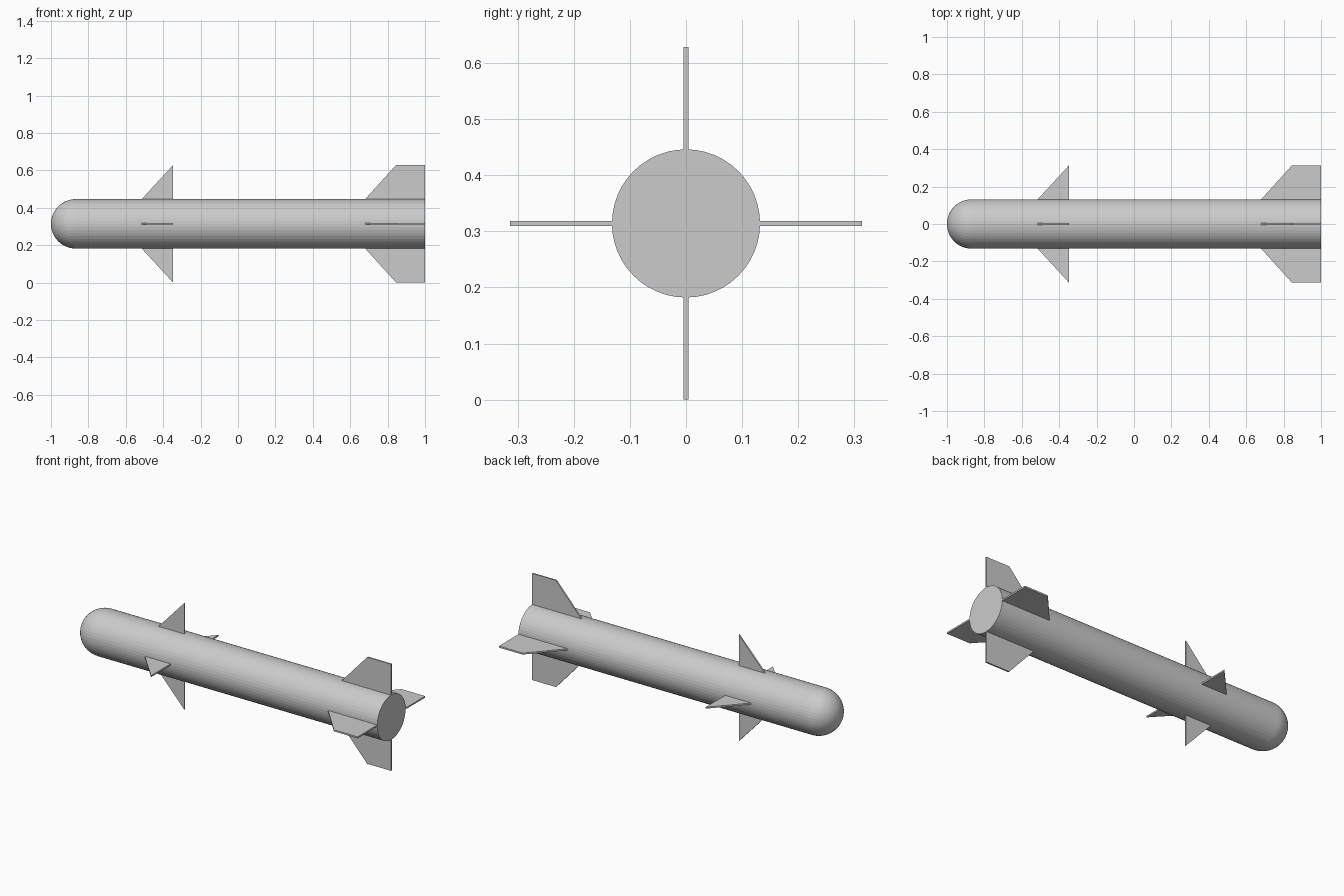
import bpy, bmesh
from math import sin, cos, pi
from mathutils import Matrix, Vector

if "Cube" in bpy.data.objects:
    bpy.data.objects.remove(bpy.data.objects["Cube"])

R = 0.132        # body radius
ZC = 0.314       # height of the body axis, also the fin reach
NOSE_X = -1.0 + R
SIDES = 48
THICK = 0.009


def finish(name, bm):
    bmesh.ops.recalc_face_normals(bm, faces=bm.faces)
    mesh = bpy.data.meshes.new(name)
    bm.to_mesh(mesh)
    bm.free()
    obj = bpy.data.objects.new(name, mesh)
    obj.location.z = ZC
    bpy.context.collection.objects.link(obj)
    return obj


def lathe(name, profile):
    """Revolve (x, radius) points around the x axis."""
    bm = bmesh.new()
    verts = [bm.verts.new((x, 0, r)) for x, r in profile]
    edges = [bm.edges.new(pair) for pair in zip(verts, verts[1:])]
    bmesh.ops.spin(bm, geom=verts + edges, cent=(0, 0, 0), axis=(1, 0, 0),
                   angle=2 * pi, steps=SIDES, use_merge=True)
    bmesh.ops.remove_doubles(bm, verts=bm.verts, dist=1e-5)
    return finish(name, bm)


def fin(name, outline, angle):
    """Thin plate from an (x, radius) outline, turned around the body axis."""
    bm = bmesh.new()
    face = bm.faces.new([bm.verts.new((x, -THICK / 2, r)) for x, r in outline])
    ext = bmesh.ops.extrude_face_region(bm, geom=[face])
    moved = [v for v in ext["geom"] if isinstance(v, bmesh.types.BMVert)]
    bmesh.ops.translate(bm, verts=moved, vec=Vector((0, THICK, 0)))
    bmesh.ops.rotate(bm, verts=bm.verts, cent=(0, 0, 0),
                     matrix=Matrix.Rotation(angle, 3, 'X'))
    return finish(name, bm)


# Tube with rounded nose and flat tail
nose = [(NOSE_X - R * cos(a), R * sin(a)) for a in (pi / 2 * i / 12 for i in range(13))]
lathe("body", nose + [(1.0, R), (1.0, 0.0)])

# Triangular front fins and clipped tail fins, four of each
front = [(-0.526, 0.12), (-0.347, ZC), (-0.347, 0.12)]
tail = [(0.669, 0.12), (0.845, ZC), (1.0, ZC), (1.0, 0.12)]
for i, side in enumerate(("top", "left", "bottom", "right")):
    fin(f"front_fin_{side}", front, i * pi / 2)
    fin(f"tail_fin_{side}", tail, i * pi / 2)
